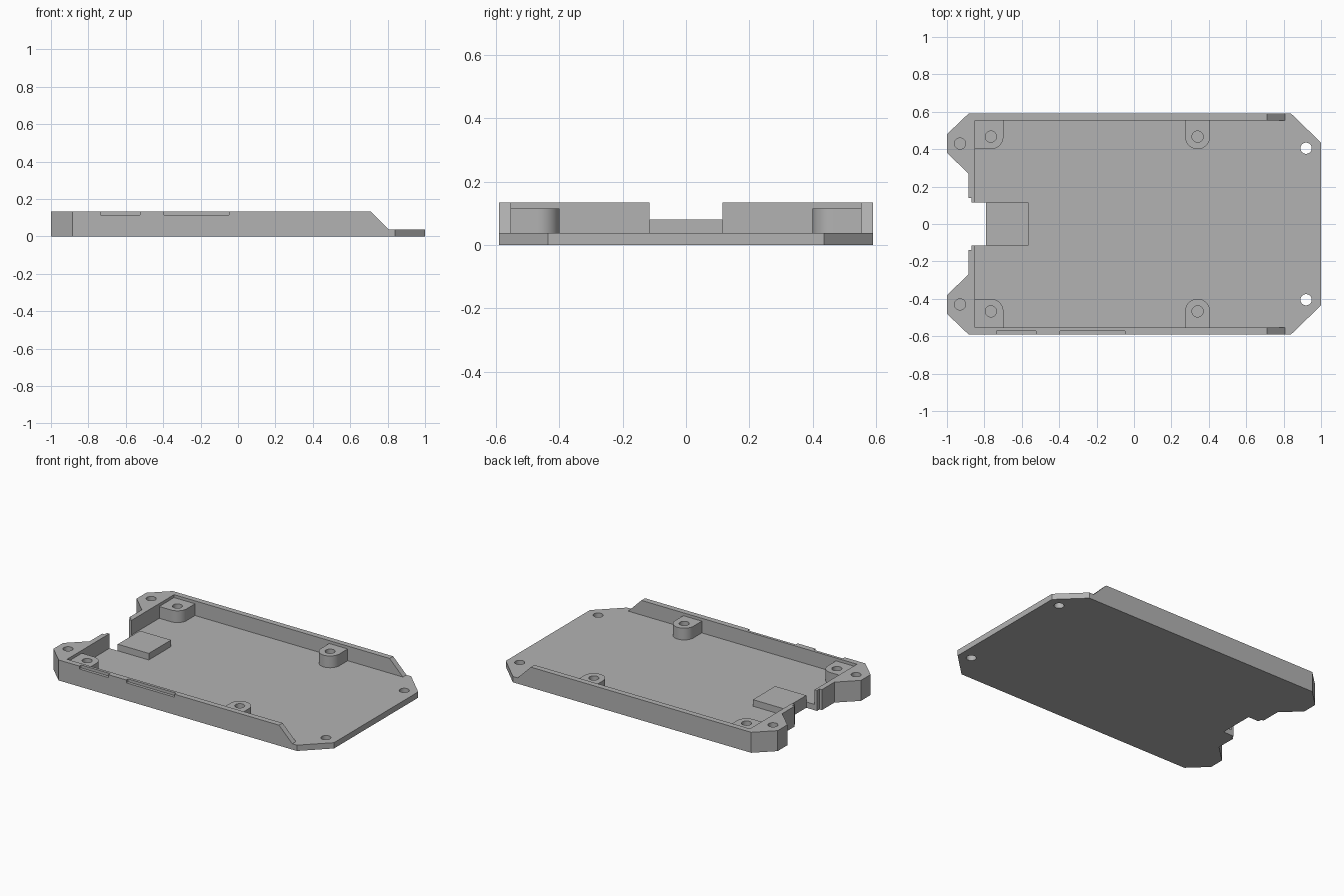
import bpy, bmesh, math
from mathutils import Vector

cube = bpy.data.objects.get("Cube")
if cube:
    bpy.data.objects.remove(cube, do_unlink=True)

HALF_Y, INNER_Y, INNER_X = 0.59, 0.553, -0.85
FLOOR, TOP, POST_TOP = 0.038, 0.134, 0.115
HOLE = 0.03

grey = bpy.data.materials.new("plain grey")
grey.use_nodes = True
grey.diffuse_color = (0.45, 0.45, 0.45, 1)
grey.node_tree.nodes["Principled BSDF"].inputs["Base Color"].default_value = (0.45, 0.45, 0.45, 1)


def prism(name, points, low, high, axis="z"):
    """Extrude a flat profile along z, or an x-z profile along y."""
    bm = bmesh.new()
    place = (lambda a, b: (a, b, low)) if axis == "z" else (lambda a, b: (a, low, b))
    step = Vector((0, 0, high - low)) if axis == "z" else Vector((0, high - low, 0))
    face = bm.faces.new([bm.verts.new(place(a, b)) for a, b in points])
    top = bmesh.ops.extrude_face_region(bm, geom=[face])["geom"]
    bmesh.ops.translate(bm, vec=step, verts=[v for v in top if isinstance(v, bmesh.types.BMVert)])
    bmesh.ops.recalc_face_normals(bm, faces=bm.faces)
    mesh = bpy.data.meshes.new(name)
    bm.to_mesh(mesh)
    bm.free()
    mesh.materials.append(grey)
    obj = bpy.data.objects.new(name, mesh)
    bpy.context.collection.objects.link(obj)
    return obj


def box(name, x0, x1, y0, y1, z0, z1):
    return prism(name, [(x0, y0), (x1, y0), (x1, y1), (x0, y1)], z0, z1)


def arc(x, y, r, start, end, steps):
    angles = [math.radians(start + (end - start) * i / steps) for i in range(steps + 1)]
    return [(x + r * math.cos(a), y + r * math.sin(a)) for a in angles]


def drill(x, y, z0, z1):
    return prism("drill", arc(x, y, HOLE, 0, 360, 32)[:-1], z0, z1)


def activate(obj):
    bpy.ops.object.select_all(action="DESELECT")
    obj.select_set(True)
    bpy.context.view_layer.objects.active = obj


def cut(obj, cutter):
    cutter.hide_render = True
    activate(obj)
    mod = obj.modifiers.new("cut", "BOOLEAN")
    mod.operation, mod.solver, mod.object = "DIFFERENCE", "EXACT", cutter
    bpy.ops.object.modifier_apply(modifier=mod.name)
    bpy.data.objects.remove(cutter, do_unlink=True)


def finish(obj):
    activate(obj)
    bpy.ops.object.shade_smooth_by_angle(angle=math.radians(30))


# Tray outline, mirrored front to back, with the connector notch
half = [(-0.79, 0.115), (-0.868, 0.115), (-0.868, 0.14), (-0.885, 0.14), (-0.885, 0.27),
        (-1, 0.38), (-1, 0.48), (-0.885, HALF_Y), (0.84, HALF_Y), (1, 0.435)]
outline = half + [(x, -y) for x, y in reversed(half)]
tray = prism("tray", outline, 0, TOP)

# Hollow interior and sloped wall ends
cut(tray, box("cavity", INNER_X, 1.1, -INNER_Y, INNER_Y, FLOOR, 0.3))
slope = [(0.61, 0.234), (0.806, FLOOR), (1.1, FLOOR), (1.1, 0.234)]
cut(tray, prism("open_end", slope, -0.7, 0.7, axis="y"))

# Shallow recesses along the top of the front wall
for x0, x1 in ((-0.735, -0.525), (-0.395, -0.047)):
    cut(tray, box("recess", x0, x1, -0.7, -0.571, POST_TOP, 0.3))

# Blind ear holes and through holes at the open end
for side in (-1, 1):
    cut(tray, drill(-0.93, side * 0.43, FLOOR, 0.3))
    cut(tray, drill(0.92, side * 0.405, -0.1, 0.3))
finish(tray)

# Raised pad behind the notch
box("connector_pad", -0.79, -0.565, -0.115, 0.115, FLOOR, 0.081)

# Screw posts set into the walls
POST_Y, R, WALL = 0.467, 0.067, INNER_Y + 0.01
corner = [(INNER_X - 0.01, WALL), (INNER_X - 0.01, POST_Y - R)]
corner += arc(-0.765, POST_Y, R, -90, 0, 12) + [(-0.765 + R, WALL)]
middle = [(0.34 - R, WALL)] + arc(0.34, POST_Y, R, -180, 0, 24) + [(0.34 + R, WALL)]
for label, x, shape in (("corner", -0.765, corner), ("middle", 0.34, middle)):
    for place, side in (("front", -1), ("back", 1)):
        post = prism(f"{place}_{label}_post", [(a, side * b) for a, b in shape], FLOOR - 0.005, POST_TOP)
        cut(post, drill(x, side * POST_Y, 0, 0.3))
        finish(post)
